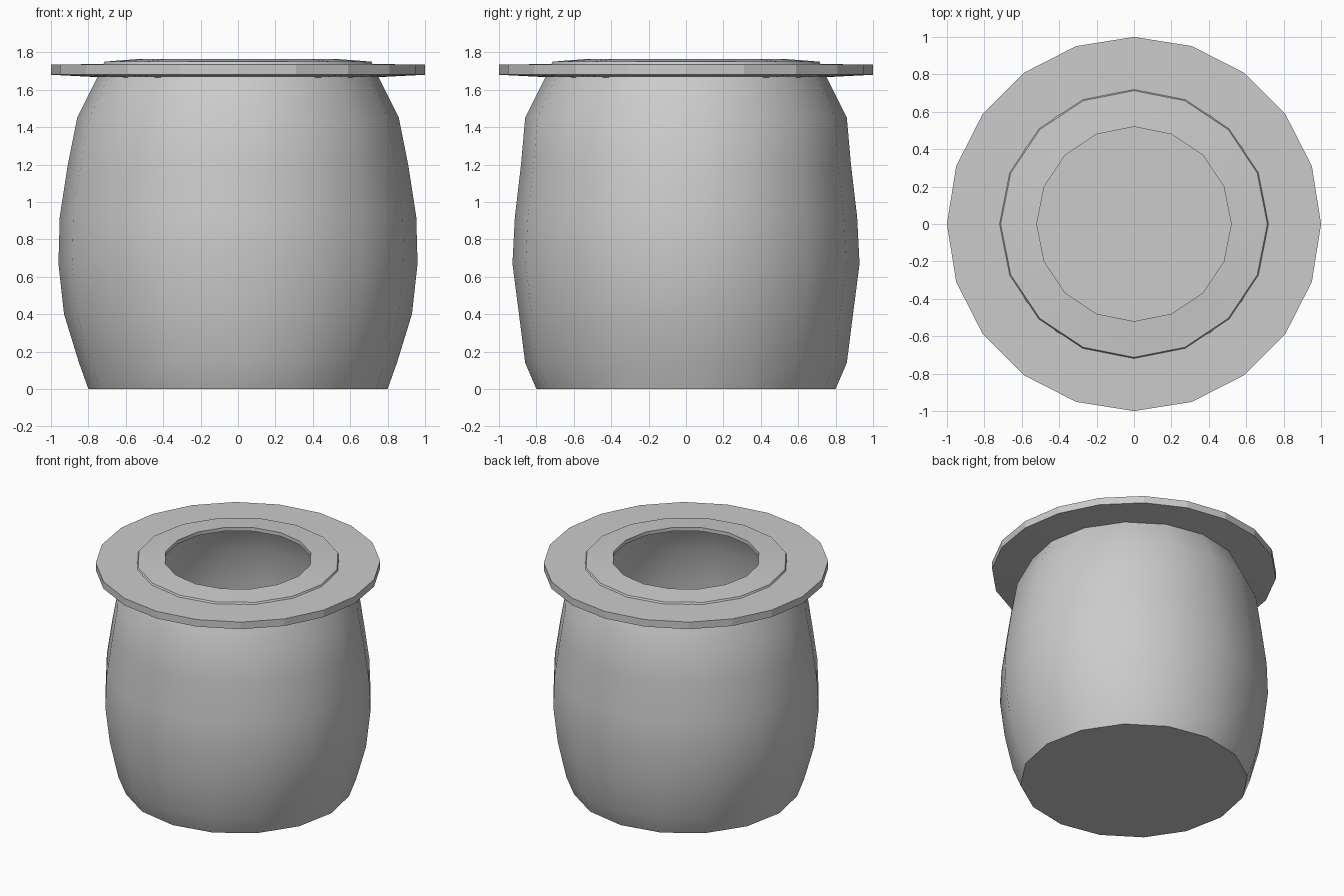
import bpy, bmesh
from math import sin, cos, pi

if "Cube" in bpy.data.objects:
    bpy.data.objects.remove(bpy.data.objects["Cube"])


def lathe(name, rings, sides):
    """Revolve rows of (x radius, y radius, z); a zero radius makes a pole."""
    bm = bmesh.new()
    rows = []
    for rx, ry, z in rings:
        if rx == 0:
            rows.append([bm.verts.new((0, 0, z))] * sides)
        else:
            rows.append([bm.verts.new((rx * cos(2 * pi * i / sides),
                                       ry * sin(2 * pi * i / sides), z))
                         for i in range(sides)])
    for a, b in zip(rows, rows[1:] + rows[:1]):
        if a[0] is a[1] and b[0] is b[1]:
            continue
        for i in range(sides):
            j = (i + 1) % sides
            bm.faces.new(list(dict.fromkeys((a[i], a[j], b[j], b[i]))))
    bmesh.ops.recalc_face_normals(bm, faces=bm.faces)
    mesh = bpy.data.meshes.new(name)
    bm.to_mesh(mesh)
    bm.free()
    obj = bpy.data.objects.new(name, mesh)
    bpy.context.collection.objects.link(obj)
    return obj


# Hollow barrel body with a thin wall and an inward lip
t = 0.025
outer = [(0.80, 0.80, 0), (0.85, 0.86, 0.14), (0.93, 0.893, 0.4),
         (0.96, 0.928, 0.67), (0.953, 0.915, 0.92), (0.91, 0.882, 1.2),
         (0.86, 0.86, 1.45), (0.75, 0.75, 1.67), (0.713, 0.713, 1.75)]
inner = [(x - t, y - t, min(max(z, t), 1.735)) for x, y, z in reversed(outer)]
lip = [(0.52, 0.52, 1.765), (0.52, 0.52, 1.737)]
body = lathe("pot_body", [(0, 0, 0)] + outer + lip + inner + [(0, 0, t)], 16)
bpy.context.view_layer.objects.active = body
body.select_set(True)
bpy.ops.object.shade_smooth_by_angle(angle=pi / 6)

# Wide flat flange around the neck
lathe("rim_flange", [(0.71, 0.71, 1.665), (1, 1, 1.68),
                     (1, 1, 1.735), (0.71, 0.71, 1.737)], 20)
